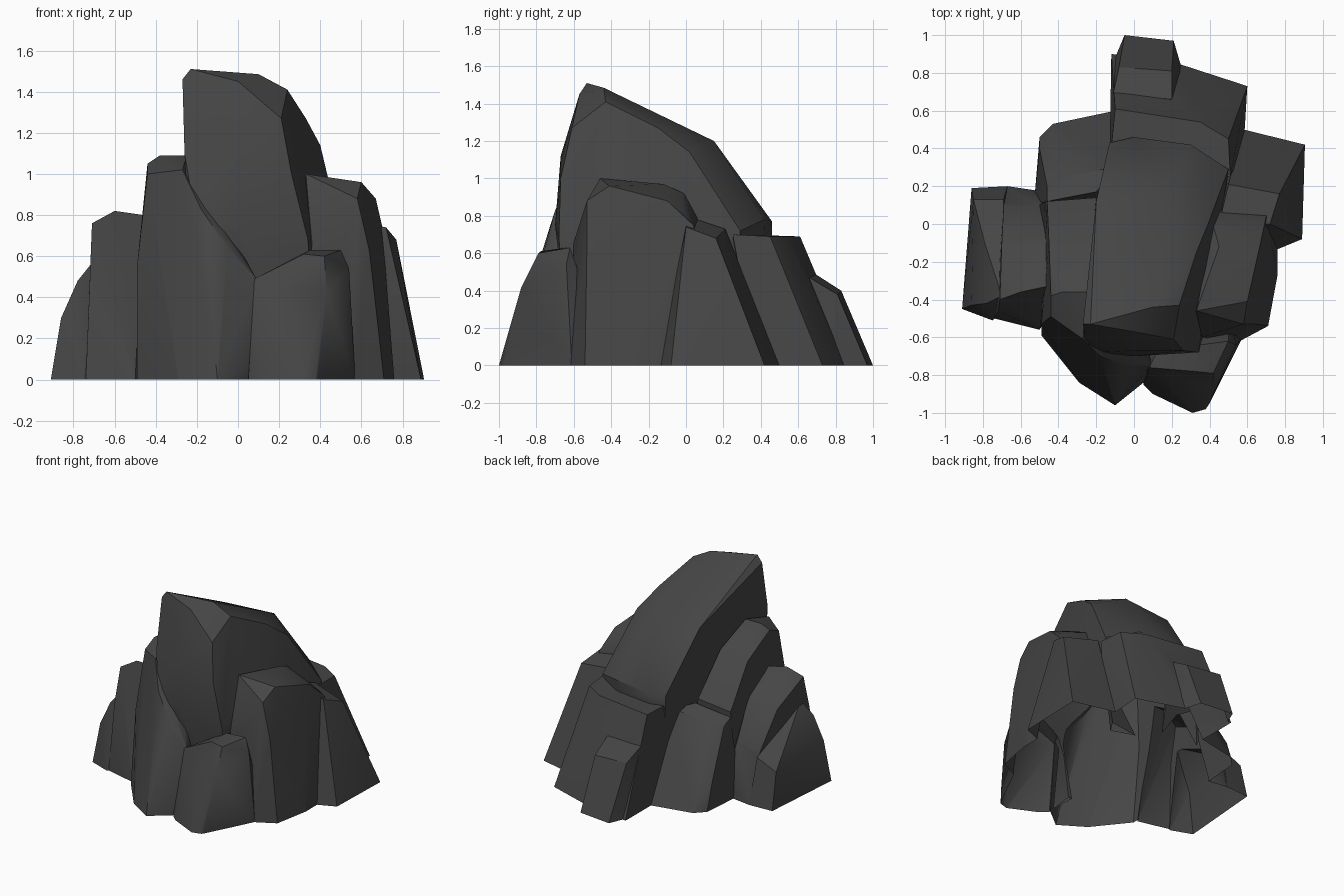
import bpy, bmesh

stone = bpy.data.materials.new("dark_grey_stone")
stone.diffuse_color = (0.06, 0.06, 0.06, 1)


def boulder(name, base, upper):
    """Chiselled boulder: hull of a ground footprint and its upper corners."""
    bm = bmesh.new()
    for x, y in base:
        bm.verts.new((x, y, 0))
        bm.verts.new((x, y, -0.1))      # sunk below ground, trimmed later
    for p in upper:
        bm.verts.new(p)
    res = bmesh.ops.convex_hull(bm, input=bm.verts[:])
    junk = {g for k in ("geom_interior", "geom_unused") for g in res[k]
            if isinstance(g, bmesh.types.BMVert)}
    bmesh.ops.delete(bm, geom=list(junk), context='VERTS')
    bmesh.ops.recalc_face_normals(bm, faces=bm.faces[:])
    me = bpy.data.meshes.new(name)
    bm.to_mesh(me)
    bm.free()
    me.materials.append(stone)
    ob = bpy.data.objects.new(name, me)
    bpy.context.collection.objects.link(ob)
    return ob


parts = []

# tall central peak, leaning up to the front and sloping down to the back
parts.append(boulder(
    "central_peak",
    [(-0.2, -0.6), (0.4, -0.6), (0.5, 0.25), (-0.1, 0.45)],
    [(-0.27, -0.53, 1.46), (-0.23, -0.53, 1.51), (0.0, -0.57, 1.45),
     (0.1, -0.44, 1.485), (0.24, -0.43, 1.41), (0.21, -0.61, 1.27),
     (-0.26, -0.61, 1.1), (0.0, -0.67, 1.12), (0.26, -0.67, 1.0),
     (-0.2, -0.68, 0.75), (0.0, -0.7, 0.75), (0.34, -0.68, 0.68),
     (0.33, -0.15, 1.27), (0.4, 0.02, 1.14), (-0.2, 0.12, 1.19),
     (0.2, 0.15, 1.2), (-0.13, 0.43, 0.77), (0.0, 0.46, 0.77),
     (0.3, 0.42, 0.78), (0.5, 0.29, 0.72)]))

# front left column, sloping back to a low shoulder
parts.append(boulder(
    "front_left_column",
    [(-0.49, -0.59), (-0.29, -0.84), (-0.1, -0.96), (0.05, -0.84),
     (-0.48, 0.1), (0.0, 0.1)],
    [(-0.38, -0.36, 1.09), (-0.25, -0.36, 1.09), (-0.44, -0.38, 1.05),
     (-0.44, -0.49, 1.0), (-0.27, -0.61, 1.02), (-0.49, -0.53, 0.56),
     (-0.18, -0.7, 0.83), (-0.05, -0.75, 0.64), (0.09, -0.75, 0.49),
     (-0.45, -0.1, 0.92), (-0.22, -0.1, 0.95),
     (-0.46, 0.12, 0.62), (-0.2, 0.14, 0.66)]))

# small block at the front right
parts.append(boulder(
    "front_right_block",
    [(0.05, -0.85), (0.1, -0.9), (0.31, -1.0), (0.38, -0.98),
     (0.57, -0.61), (0.1, -0.4), (0.5, -0.4)],
    [(0.08, -0.76, 0.49), (0.12, -0.68, 0.5), (0.32, -0.78, 0.61),
     (0.42, -0.79, 0.6), (0.35, -0.64, 0.63), (0.5, -0.62, 0.63),
     (0.54, -0.64, 0.54), (0.4, -0.95, 0.1), (0.43, -0.88, 0.42)]))

# right shoulder and its lower rear step
parts.append(boulder(
    "right_shoulder",
    [(0.3, -0.6), (0.56, -0.62), (0.71, -0.54), (0.76, -0.27), (0.76, 0.2), (0.4, 0.2)],
    [(0.33, -0.46, 1.0), (0.36, -0.6, 0.66), (0.6, -0.41, 0.96),
     (0.58, -0.53, 0.88), (0.64, -0.53, 0.62), (0.67, -0.1, 0.88),
     (0.45, -0.12, 0.97), (0.42, -0.01, 0.92), (0.66, -0.02, 0.83),
     (0.45, 0.06, 0.79), (0.7, 0.04, 0.75)]))
parts.append(boulder(
    "right_rear_step",
    [(0.72, -0.15), (0.89, -0.08), (0.905, 0.42), (0.58, 0.5), (0.4, 0.2)],
    [(0.5, 0.21, 0.73), (0.45, 0.0, 0.8), (0.72, 0.0, 0.74),
     (0.77, 0.16, 0.68)]))

# rear slab with a low chunk stepping out behind
parts.append(boulder(
    "rear_slab",
    [(-0.12, 0.9), (0.2, 0.86), (0.6, 0.73), (0.58, 0.4), (-0.12, 0.3)],
    [(-0.1, 0.61, 0.69), (0.35, 0.54, 0.69), (0.5, 0.45, 0.69),
     (-0.13, 0.3, 0.7), (0.51, 0.25, 0.7)]))
parts.append(boulder(
    "rear_chunk",
    [(-0.11, 0.8), (-0.1, 0.88), (-0.05, 1.0), (0.21, 0.97), (0.26, 0.8),
     (-0.1, 0.5), (0.2, 0.5)],
    [(-0.11, 0.69, 0.49), (0.2, 0.66, 0.47),
     (-0.08, 0.83, 0.4), (0.2, 0.81, 0.38)]))

# low block at the back left
parts.append(boulder(
    "rear_left_block",
    [(-0.53, 0.1), (-0.5, 0.46), (-0.43, 0.53), (-0.05, 0.61), (0.0, 0.1)],
    [(-0.46, 0.12, 0.58), (-0.46, 0.2, 0.54), (-0.2, 0.17, 0.64),
     (-0.1, 0.3, 0.62), (-0.38, 0.25, 0.56), (-0.5, 0.4, 0.2)]))

# left boulder: ridge and outer flank
parts.append(boulder(
    "left_ridge",
    [(-0.74, -0.5), (-0.5, -0.56), (-0.4, -0.4), (-0.67, 0.2), (-0.64, 0.17), (-0.4, 0.16)],
    [(-0.71, -0.4, 0.76), (-0.6, -0.36, 0.82), (-0.46, -0.33, 0.8),
     (-0.72, -0.46, 0.5), (-0.7, -0.1, 0.62), (-0.46, -0.1, 0.66),
     (-0.69, 0.1, 0.36), (-0.5, 0.1, 0.4)]))
parts.append(boulder(
    "left_flank",
    [(-0.91, -0.45), (-0.75, -0.51), (-0.86, 0.19), (-0.67, 0.2), (-0.6, -0.4)],
    [(-0.86, -0.43, 0.3), (-0.78, -0.42, 0.48), (-0.7, -0.38, 0.58),
     (-0.79, -0.1, 0.43), (-0.85, 0.13, 0.27), (-0.69, 0.13, 0.34)]))

# weld all boulders into one shell
rock = parts[0]
for p in parts[1:]:
    m = rock.modifiers.new("weld_" + p.name, 'BOOLEAN')
    m.operation = 'UNION'
    m.solver = 'EXACT'
    m.object = p
bpy.context.view_layer.update()
deps = bpy.context.evaluated_depsgraph_get()
shell = bpy.data.meshes.new_from_object(rock.evaluated_get(deps))
rock.modifiers.clear()
rock.data = shell
rock.name = "rock_formation"
for p in parts[1:]:
    bpy.data.objects.remove(p)

# trim at ground level, leaving the underside open
bm = bmesh.new()
bm.from_mesh(shell)
bmesh.ops.bisect_plane(bm, geom=bm.verts[:] + bm.edges[:] + bm.faces[:],
                       plane_co=(0, 0, 0), plane_no=(0, 0, 1), clear_inner=True)
low = [f for f in bm.faces if all(abs(v.co.z) < 1e-4 for v in f.verts)]
bmesh.ops.delete(bm, geom=low, context='FACES')
bm.to_mesh(shell)
bm.free()

# soft facets with crisp breaks
bpy.context.view_layer.objects.active = rock
rock.select_set(True)
bpy.ops.object.shade_smooth_by_angle(angle=0.6)
